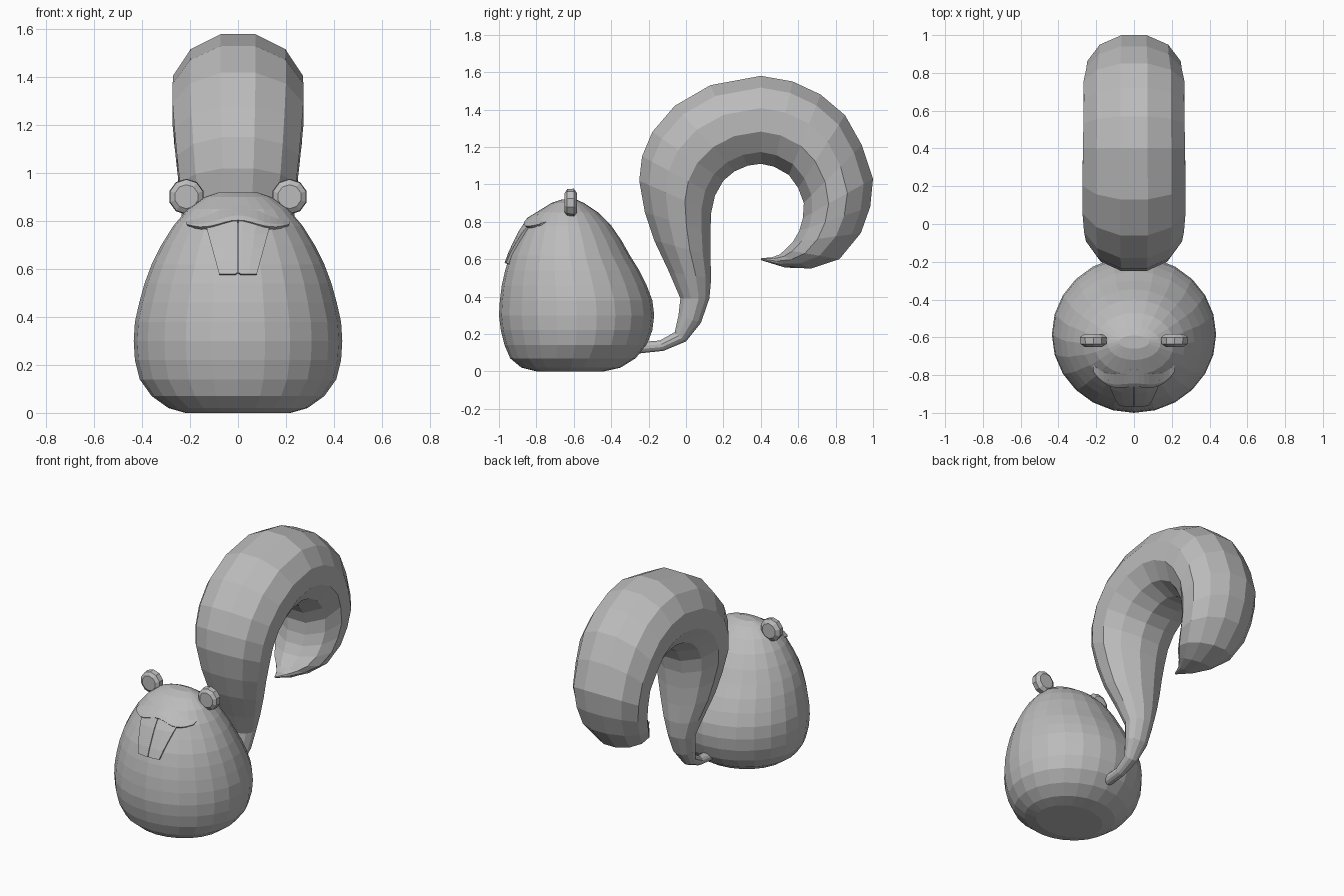
import bpy
import bmesh
from math import sin, cos, pi, sqrt
from mathutils import Vector

cube = bpy.data.objects.get("Cube")
if cube:
    bpy.data.objects.remove(cube, do_unlink=True)

# One plain grey for the whole animal
grey = bpy.data.materials.new("plain_grey")
grey.use_nodes = True
GREY = (0.5, 0.5, 0.5, 1)
grey.diffuse_color = GREY
grey.node_tree.nodes["Principled BSDF"].inputs["Base Color"].default_value = GREY


def finish(name, bm):
    """Turn a bmesh into a flat shaded grey object."""
    bmesh.ops.recalc_face_normals(bm, faces=bm.faces)
    mesh = bpy.data.meshes.new(name)
    bm.to_mesh(mesh)
    bm.free()
    mesh.materials.append(grey)
    obj = bpy.data.objects.new(name, mesh)
    bpy.context.collection.objects.link(obj)
    return obj


def bridge(bm, rows, closed):
    """Join neighbouring rows of vertices with quads."""
    for low, high in zip(rows, rows[1:]):
        count = len(low)
        for i in range(count if closed else count - 1):
            j = (i + 1) % count
            bm.faces.new((low[i], low[j], high[j], high[i]))


def loft(name, rings):
    """Closed skin through rings of points, capped at both ends."""
    bm = bmesh.new()
    rows = [[bm.verts.new(p) for p in ring] for ring in rings]
    bridge(bm, rows, True)
    bm.faces.new(rows[0])
    bm.faces.new(rows[-1])
    return finish(name, bm)


def sheet(name, rows, thickness):
    """Open grid of points thickened towards the inside of the body."""
    bm = bmesh.new()
    bridge(bm, [[bm.verts.new(p) for p in row] for row in rows], False)
    obj = finish(name, bm)
    # Make the sheet face forward before thickening it
    if sum(p.normal.y for p in obj.data.polygons) > 0:
        obj.data.flip_normals()
    solid = obj.modifiers.new("thickness", "SOLIDIFY")
    solid.thickness = thickness
    solid.offset = -1
    return obj


# Egg shaped body: height, half width, front y, back y
BODY = [
    (0, 0.22, -0.8, -0.44), (0.02, 0.29, -0.88, -0.35),
    (0.07, 0.36, -0.94, -0.27), (0.14, 0.41, -0.97, -0.21),
    (0.22, 0.43, -0.99, -0.18), (0.3, 0.435, -1, -0.17),
    (0.38, 0.43, -0.995, -0.18), (0.46, 0.412, -0.985, -0.21),
    (0.54, 0.39, -0.967, -0.25), (0.62, 0.36, -0.942, -0.3),
    (0.7, 0.32, -0.905, -0.345), (0.78, 0.27, -0.865, -0.4),
    (0.85, 0.21, -0.8, -0.47), (0.9, 0.14, -0.72, -0.545),
    (0.92, 0.08, -0.66, -0.59),
]
SIDES = 24


def body_ring(z, half, front, back):
    mid, depth = (front + back) / 2, (back - front) / 2
    return [(half * cos(a), mid + depth * sin(a), z)
            for a in (2 * pi * i / SIDES for i in range(SIDES))]


def face_point(x, z, out):
    """Point lying a little in front of the body surface."""
    for a, b in zip(BODY, BODY[1:]):
        if a[0] <= z <= b[0]:
            t = (z - a[0]) / (b[0] - a[0])
            half, front, back = (p + (q - p) * t for p, q in zip(a[1:], b[1:]))
            mid, depth = (front + back) / 2, (back - front) / 2
            return (x, mid - depth * sqrt(max(0, 1 - (x / half) ** 2)) - out, z)


loft("body", [body_ring(*row) for row in BODY])


# Upper lip, a shallow flap hanging over the mouth
def lip_height(x):
    return 0.79 + 0.014 * cos(x / 0.15 * pi)


LIP_X = [0.215 * i / 8 for i in range(-8, 9)]


def lip_row(rise, out):
    return [face_point(x, lip_height(x) + rise * (1 - (x / 0.24) ** 2), out)
            for x in LIP_X]


sheet("upper_lip", [lip_row(0, 0.02), lip_row(0.02, 0.02),
                    lip_row(0.065, 0.0)], 0.03)

# Two front teeth, tapering downwards
for side, name in ((1, "left_tooth"), (-1, "right_tooth")):
    rows = []
    for step in range(5):
        t = step / 4
        z = 0.8 - 0.22 * t
        width = 0.137 - 0.06 * t
        rows.append([face_point(side * (0.002 + width * s), z + (0.006 if s == 0 and t == 1 else 0), 0.015)
                     for s in (0, 0.12, 0.55, 1)])
    sheet(name, rows, 0.03)

# Round ears, bevelled discs facing forward
for side, name in ((1, "left_ear"), (-1, "right_ear")):
    rings = []
    for y, r in ((-0.65, 0.05), (-0.635, 0.072), (-0.6, 0.075), (-0.582, 0.05)):
        rings.append([(side * 0.215 + r * cos(a), y, 0.902 + r * sin(a))
                      for a in (2 * pi * (i + 0.5) / 10 for i in range(10))])
    loft(name, rings)

# Curled bushy tail: outer y and z, then inner y and z
TAIL = [
    (-0.27, 0.155, -0.26, 0.095), (-0.14, 0.165, -0.12, 0.11),
    (-0.06, 0.21, 0, 0.16), (-0.04, 0.3, 0.08, 0.26),
    (-0.03, 0.39, 0.125, 0.39), (-0.09, 0.53, 0.135, 0.5),
    (-0.17, 0.7, 0.13, 0.62), (-0.22, 0.85, 0.13, 0.74),
    (-0.25, 1.02, 0.135, 0.85), (-0.235, 1.15, 0.155, 0.94),
    (-0.18, 1.28, 0.2, 1.02), (-0.06, 1.42, 0.26, 1.07),
    (0.13, 1.53, 0.33, 1.1), (0.4, 1.58, 0.4, 1.11),
    (0.57, 1.55, 0.47, 1.095), (0.72, 1.48, 0.55, 1.05),
    (0.85, 1.37, 0.6, 0.98), (0.94, 1.21, 0.63, 0.9),
    (1, 1.03, 0.625, 0.82), (0.985, 0.88, 0.605, 0.75),
    (0.935, 0.74, 0.57, 0.69), (0.82, 0.6, 0.53, 0.65),
    (0.67, 0.55, 0.5, 0.625), (0.53, 0.555, 0.46, 0.61),
    (0.4, 0.595, 0.4, 0.605),
]
STRANDS = 12
rings = []
for oy, oz, iy, iz in TAIL:
    outer, inner = Vector((0, oy, oz)), Vector((0, iy, iz))
    middle, arm = (outer + inner) / 2, (outer - inner) / 2
    half = Vector((1.15 * arm.length, 0, 0))
    ring = []
    for i in range(STRANDS):
        a = 2 * pi * (i + 0.5) / STRANDS
        ring.append(middle + (arm * cos(a) + half * sin(a)) / cos(pi / STRANDS))
    rings.append(ring)
loft("tail", rings)
